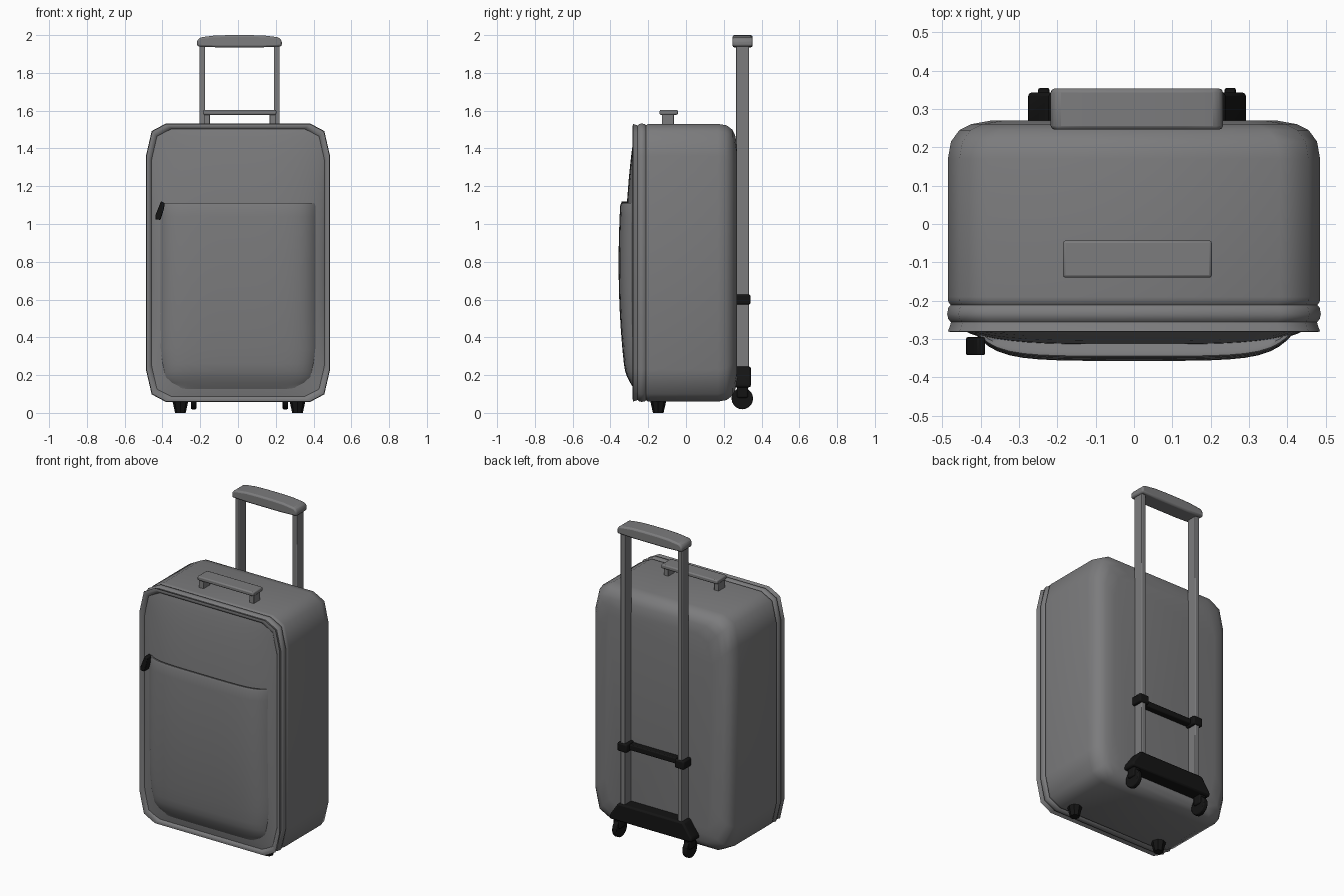
import bpy, bmesh, math
from mathutils import Matrix

if "Cube" in bpy.data.objects:
    bpy.data.objects.remove(bpy.data.objects["Cube"])


def material(name, c):
    m = bpy.data.materials.new(name)
    m.diffuse_color = (*c, 1)
    m.use_nodes = True
    m.node_tree.nodes["Principled BSDF"].inputs["Base Color"].default_value = m.diffuse_color
    return m


GREY = material("grey fabric", (0.2, 0.2, 0.205))
BLACK = material("black plastic", (0.007, 0.007, 0.007))


def finish(name, bm, mat, bevel=0.0, angle=35, closed=True):
    if closed:
        bmesh.ops.recalc_face_normals(bm, faces=bm.faces)
    me = bpy.data.meshes.new(name)
    bm.to_mesh(me)
    bm.free()
    ob = bpy.data.objects.new(name, me)
    bpy.context.collection.objects.link(ob)
    me.materials.append(mat)
    if bevel:
        b = ob.modifiers.new("bevel", 'BEVEL')
        b.width, b.segments, b.limit_method = bevel, 2, 'ANGLE'
    bpy.ops.object.select_all(action='DESELECT')
    ob.select_set(True)
    bpy.context.view_layer.objects.active = ob
    bpy.ops.object.shade_smooth_by_angle(angle=math.radians(angle))
    return ob


def prism(name, pts, y0, y1, mat, bevel=0.0):
    """Extrude an x-z outline along y."""
    bm = bmesh.new()
    a, b = ([bm.verts.new((x, y, z)) for x, z in pts] for y in (y0, y1))
    n = len(pts)
    bm.faces.new(a)
    bm.faces.new(b[::-1])
    for i in range(n):
        bm.faces.new((a[i], b[i], b[(i + 1) % n], a[(i + 1) % n]))
    return finish(name, bm, mat, bevel)


def box(name, x0, x1, y0, y1, z0, z1, mat, bevel=0.0):
    return prism(name, [(x0, z0), (x1, z0), (x1, z1), (x0, z1)], y0, y1, mat, bevel)


def grid(name, rows, mat, angle=50):
    """Open surface from rows of points, facing -y when rows go up and x goes right."""
    bm = bmesh.new()
    vs = [[bm.verts.new(p) for p in r] for r in rows]
    for a, b in zip(vs, vs[1:]):
        for i in range(len(a) - 1):
            bm.faces.new((a[i], a[i + 1], b[i + 1], b[i]))
    return finish(name, bm, mat, 0, angle, False)


# Body: chamfered rings lofted from the front rim to the rounded back
ZC, W, H = 0.795, 0.485, 0.735


def ring(inset):
    w, h = W - inset, H - inset
    q = [(w, h - .17), (w - .03, h - .04), (w - .105, h)]
    up = q + [(-x, z) for x, z in q[::-1]]
    return [(x, ZC + z) for x, z in up] + [(-x, ZC - z) for x, z in up]


profile = [(-.266, .028), (-.276, .022), (-.282, .01), (-.280, 0), (-.264, .006),
           (-.256, .008), (-.248, .001), (-.235, -.002), (-.218, .001), (-.211, .007),
           (-.203, .001), (-.19, 0), (.17, 0), (.215, .008), (.245, .03), (.26, .06), (.27, .115)]
bm = bmesh.new()
loops = [[bm.verts.new((x, y, z)) for x, z in ring(i)] for y, i in profile]
for a, b in zip(loops, loops[1:]):
    for k in range(12):
        j = (k + 1) % 12
        bm.faces.new((a[k], a[j], b[j], b[k]))
bm.faces.new(loops[0])
bm.faces.new(loops[-1])
finish("case_body", bm, GREY, 0, 50)


# Bulging front panel following the chamfered outline
def half_width(z, inset):
    w, h = W - inset, H - inset
    d = max(0, h - abs(z - ZC))
    if d < .04:
        return w - .105 + .075 * d / .04
    return w - .03 * max(0, (.17 - d) / .13)


def panel_y(x, z):
    vz = max(0, 1 - ((z - ZC) / .71) ** 2)
    vx = max(0, 1 - (abs(x) / .46) ** 4)
    return -.267 - .055 * vz ** .85 * vx ** .8


def panel_rows(zs, inset, us, fn):
    return [[(u * half_width(z, inset), fn(u, u * half_width(z, inset), z), z)
             for u in us] for z in zs]


us = [math.sin(math.pi / 2 * (i / 12 - 1)) for i in range(25)]
lim = H - .026
knots = [-lim, -lim + .02, -lim + .04, -lim + .08, -lim + .12, -lim + .17]
zs = [ZC + k for k in knots] + [ZC - .44 + .11 * i for i in range(9)] + \
     [ZC - k for k in knots[::-1]]
grid("front_panel", panel_rows(zs, .026, us, lambda u, x, z: panel_y(x, z)), GREY)


# Front pocket with an upper ledge
Z_TOP = 1.11


def pocket_y(u, x, z):
    low = min(1, max(0, (z - .125) / .12))
    low = math.sin(low * math.pi / 2)
    return panel_y(x, z) + .001 - .036 * low * (1 - abs(u) ** 10)


pz = [.125, .14, .16, .19, .22, .26] + [.34 + .1 * i for i in range(8)] + [Z_TOP - .012]
rows = panel_rows(pz, .075, us, pocket_y)
rows.append([(x, y + .004, Z_TOP) for x, y, z in rows[-1]])
rows.append([(x, y + .014, Z_TOP) for x, y, z in rows[-2]])
rows.append([(x, panel_y(x, Z_TOP - .02) + .006, Z_TOP - .02) for x, y, z in rows[-3]])
grid("front_pocket", rows, GREY)

# Zipper pull at the pocket corner
pull = [(-.408, 1.12), (-.388, 1.112), (-.392, 1.08), (-.41, 1.022), (-.438, 1.024), (-.436, 1.05)]
prism("zipper_pull", pull, -.342, -.295, BLACK, .004)

# Carry handle on the top
box("carry_handle_grip", -.185, .203, -.14, -.043, 1.578, 1.604, GREY, .007)
for side, x in (("left", -.165), ("right", .183)):
    box("carry_handle_post_" + side, x - .016, x + .016, -.128, -.064, 1.52, 1.585, GREY, .003)

# Telescopic handle
CX = .008
for side, s in (("left", -1), ("right", 1)):
    x = CX + s * .198
    box("pull_tube_" + side, x - .015, x + .015, .264, .333, .2, 1.96, GREY, .004)
    # Clamp collar around the tube
    box("tube_collar_" + side, x - .033, x + .033, .262, .341, .574, .627, BLACK, .008)
    # Wheel fork, wheel and front foot
    wx = CX + s * .243
    box("wheel_fork_" + side, wx - .024, wx + .024, .27, .328, .08, .16, BLACK, .008)
    bm = bmesh.new()
    bmesh.ops.create_cone(bm, cap_ends=True, segments=20, radius1=.057, radius2=.057, depth=.03,
                          matrix=Matrix.Translation((wx, .298, .076)) @ Matrix.Rotation(math.pi / 2, 4, 'Y'))
    finish("wheel_" + side, bm, BLACK, .006)
    fx = .005 + s * .31
    bm = bmesh.new()
    bmesh.ops.create_cone(bm, cap_ends=True, segments=8, radius1=.028, radius2=.045, depth=.075,
                          matrix=Matrix.Translation((fx, -.147, .0375)))
    finish("front_foot_" + side, bm, BLACK)

grip = [(-.217, 1.94), (-.217, 1.972), (-.2, 1.988), (-.12, 1.998), (-.04, 2.0), (.056, 2.0),
        (.136, 1.998), (.216, 1.988), (.232, 1.972), (.232, 1.94), (.12, 1.935), (-.104, 1.935)]
grip = [(x, z) for x, z in grip]
prism("pull_handle_grip", grip, .246, .353, GREY, .01)

# Black cross bar and wheel bracket
box("cross_bar", CX - .18, CX + .18, .266, .31, .582, .618, BLACK, .006)
bracket = [(CX - .284, .135), (CX - .284, .16), (CX - .225, .246),
           (CX + .225, .246), (CX + .284, .16), (CX + .284, .135)]
prism("wheel_bracket", bracket, .24, .343, BLACK, .01)
